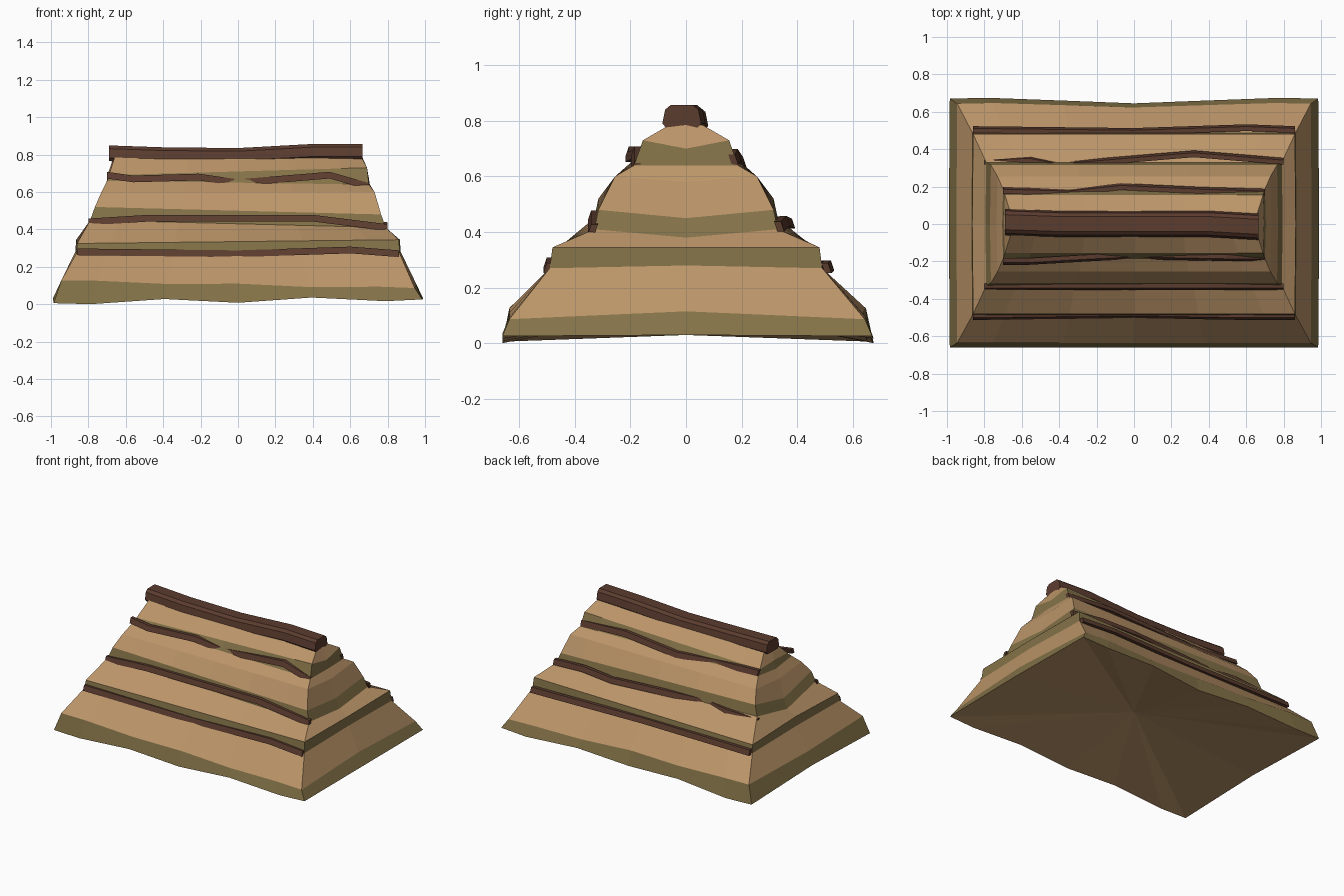
import bpy, bmesh
from math import cos
from mathutils import Vector

cube = bpy.data.objects.get("Cube")
if cube:
    bpy.data.objects.remove(cube, do_unlink=True)


def material(name, rgb):
    m = bpy.data.materials.new(name)
    m.use_nodes = True
    m.diffuse_color = (*rgb, 1)
    m.node_tree.nodes["Principled BSDF"].inputs["Base Color"].default_value = (*rgb, 1)
    return m


STRAW = material("straw", (0.5, 0.3, 0.14))
OLIVE = material("olive_straw_edge", (0.23, 0.17, 0.065))
WOOD = material("dark_wood", (0.105, 0.045, 0.028))


def finish(bm, name, mats):
    bmesh.ops.recalc_face_normals(bm, faces=bm.faces)
    mesh = bpy.data.meshes.new(name)
    bm.to_mesh(mesh)
    bm.free()
    for m in mats:
        mesh.materials.append(m)
    obj = bpy.data.objects.new(name, mesh)
    bpy.context.collection.objects.link(obj)
    return obj


def bridge(bm, low, high, mat=0):
    n = len(low)
    for i in range(n):
        j = (i + 1) % n
        bm.faces.new((low[i], low[j], high[j], high[i])).material_index = mat


SPAN = (-1, -0.8, -0.4, 0, 0.4, 0.8, 1)


def ring(bm, hx, hy, z, tilt=0, sag=0, ripple=0, bulge=0):
    """Rectangular loop. Heights tilt and ripple along the long sides and sag
    at the middle of the ends; bulge makes the back edge wander in plan."""
    along = [(u, z + tilt * u - ripple * cos(7.5 * u)) for u in SPAN]
    front = [(u * hx, -hy, h) for u, h in along]
    back = [(u * hx, hy - bulge * cos(4 * u), h) for u, h in reversed(along)]
    end = hx + 0.005
    pts = front + [(end, 0, z - sag)] + back + [(-end, 0, z - sag)]
    return [bm.verts.new(p) for p in pts]


# Thatched roof: stepped tiers, each with a steep olive lip and a straw slope
bm = bmesh.new()
loops = [
    ring(bm, 0.985, 0.66, 0.02, tilt=0.01, sag=-0.01, ripple=0.012, bulge=0.015),
    ring(bm, 0.945, 0.635, 0.105, tilt=-0.02, sag=-0.01, ripple=-0.005, bulge=0.012),
    ring(bm, 0.865, 0.49, 0.27, sag=-0.01),
    ring(bm, 0.86, 0.48, 0.335, tilt=0.01, sag=-0.01),
    ring(bm, 0.79, 0.33, 0.43, tilt=-0.02, sag=0.05),
    ring(bm, 0.765, 0.315, 0.5, tilt=-0.02, sag=0.05),
    ring(bm, 0.73, 0.255, 0.6, sag=0.02),
    ring(bm, 0.7, 0.187, 0.65, tilt=-0.01, sag=0.01),
    ring(bm, 0.69, 0.155, 0.71, tilt=0.02, sag=0.01),
    ring(bm, 0.66, 0.06, 0.785),
]
LIPS = {0, 2, 4, 7}
for i in range(len(loops) - 1):
    bridge(bm, loops[i], loops[i + 1], 1 if i in LIPS else 0)
bm.faces.new(loops[-1])
# Hollowed underside fan
hub = bm.verts.new((0, 0, 0.13))
base = loops[0]
for i, v in enumerate(base):
    bm.faces.new((v, hub, base[(i + 1) % len(base)]))
finish(bm, "thatched_roof", [STRAW, OLIVE])


def beam(name, path, section):
    """Sweep a y-z section along a path of points running in x."""
    bm = bmesh.new()
    loops = [[bm.verts.new(Vector(p) + Vector((0, y, z))) for y, z in section] for p in path]
    for a, b in zip(loops, loops[1:]):
        bridge(bm, a, b)
    bm.faces.new(loops[0])
    bm.faces.new(loops[-1])
    return finish(bm, name, [WOOD])


def batten(name, side, hx, y, z, kinks):
    """Slim crooked plank; each kink is (fraction of length, shift out, shift up)."""
    w, h, lean = 0.012, 0.018, -0.006 * side
    section = [(-w - lean, -h), (w - lean, -h), (w + lean, h), (-w + lean, h)]
    path = [(u * hx, side * (y + out), z + up) for u, out, up in kinks]
    return beam(name, path, section)


# Wooden battens running along each tier lip
LOWER = (0.86, 0.495, 0.28)
MIDDLE = (0.8, 0.335, 0.44)
UPPER = (0.7, 0.18, 0.67)
batten("front_lower_batten", -1, *LOWER,
       [(-1, 0, 0), (0, -0.01, -0.01), (0.7, 0, 0.01), (1, 0, -0.01)])
batten("front_middle_batten", -1, *MIDDLE,
       [(-1, 0, 0), (-0.6, 0, 0.02), (0.5, 0, 0.02), (1, 0, -0.03)])
batten("front_upper_batten", -1, *UPPER,
       [(-1, 0.02, 0.02), (-0.8, 0.02, 0), (-0.3, 0, 0.01), (0, -0.01, -0.02),
        (0.7, 0, 0.02), (1, 0, -0.04)])
batten("back_lower_batten", 1, *LOWER,
       [(-1, 0.01, 0), (0, 0, 0), (0.7, 0.02, 0), (1, 0.01, -0.01)])
batten("back_middle_batten", 1, *MIDDLE,
       [(-1, 0, -0.02), (-0.7, 0.01, -0.01), (-0.5, -0.02, 0), (0.4, 0.04, -0.01),
        (0.7, 0.02, 0), (1, 0, -0.02)])
batten("back_upper_batten", 1, *UPPER,
       [(-1, 0, 0.01), (-0.5, -0.01, -0.01), (-0.1, 0.02, -0.02), (0.5, 0, 0.01),
        (1, -0.01, -0.01)])

# Chamfered ridge beam, wider at its foot
half = [(0.055, -0.042), (0.07, -0.025), (0.06, 0.025), (0.04, 0.042)]
ridge = half + [(-y, z) for y, z in reversed(half)]
beam("ridge_beam", [(-0.69, 0.01, 0.807), (-0.4, 0, 0.797), (0, 0, 0.793),
                    (0.4, 0, 0.815), (0.665, -0.015, 0.815)], ridge)
